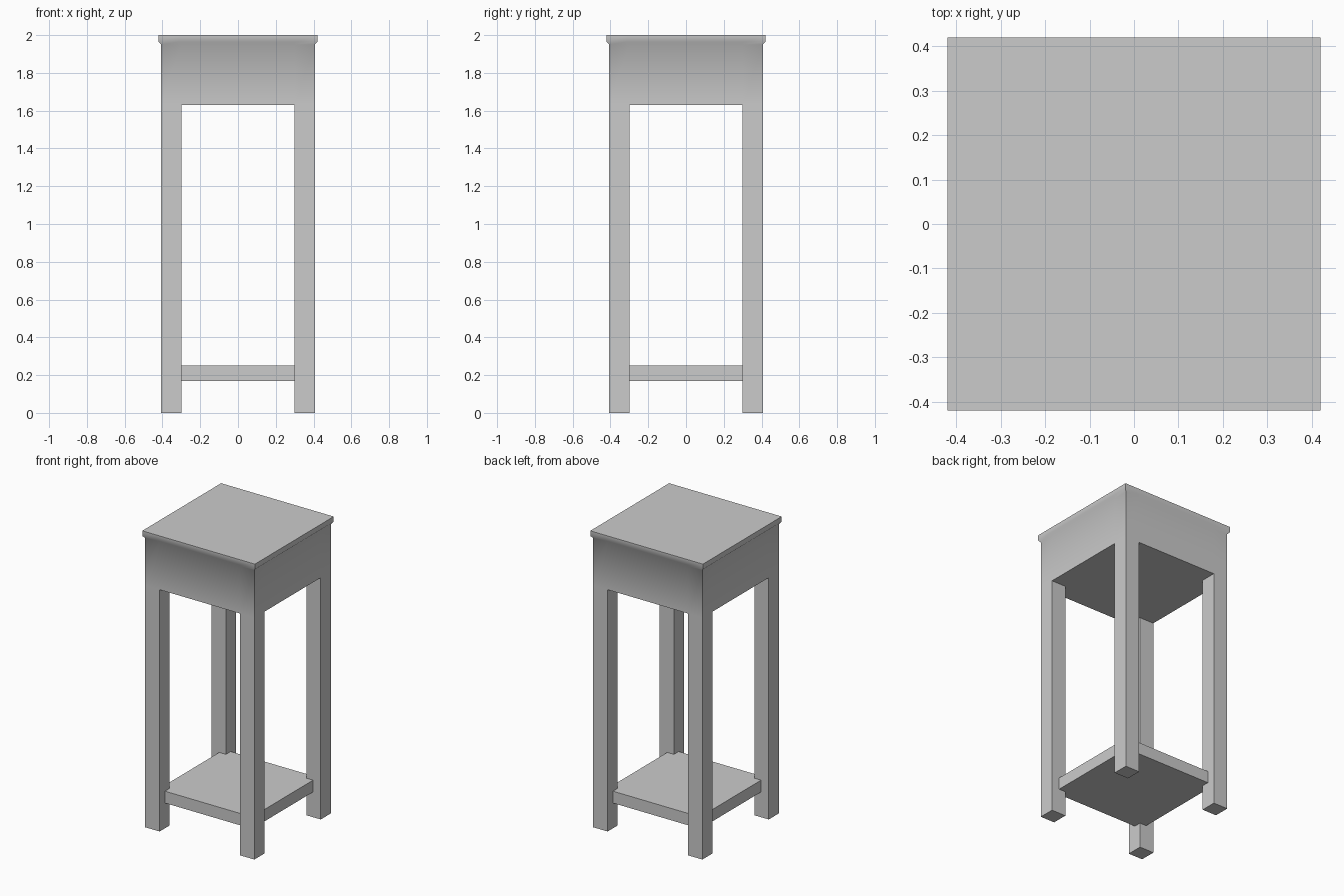
import bpy
import bmesh
import math

if "Cube" in bpy.data.objects:
    bpy.data.objects.remove(bpy.data.objects["Cube"])

W = 0.407        # half width of the apron and legs
INNER = 0.30     # inner face of the legs
APRON_Z = 1.63   # underside of the apron


def finish(bm, name):
    bmesh.ops.recalc_face_normals(bm, faces=bm.faces)
    mesh = bpy.data.meshes.new(name)
    bm.to_mesh(mesh)
    bm.free()
    obj = bpy.data.objects.new(name, mesh)
    bpy.context.collection.objects.link(obj)
    return obj


# Stand frame: 3x3 underside, walls swept up to the lip, corners pulled down as legs
bm = bmesh.new()
steps = (-W, -INNER, INNER, W)
grid = [[bm.verts.new((x, y, APRON_Z)) for y in steps] for x in steps]
corners = []
for i in range(3):
    for j in range(3):
        face = bm.faces.new((grid[i][j], grid[i][j + 1], grid[i + 1][j + 1], grid[i + 1][j]))
        if i != 1 and j != 1:
            corners.append(face)

# Apron wall and flared top lip
edges = [e for e in bm.edges if e.is_boundary]
half = W
for new_half, z in ((W, 1.95), (0.42, 1.965), (0.42, 2.0)):
    geom = bmesh.ops.extrude_edge_only(bm, edges=edges)["geom"]
    edges = [g for g in geom if isinstance(g, bmesh.types.BMEdge)]
    for v in (g for g in geom if isinstance(g, bmesh.types.BMVert)):
        v.co.x *= new_half / half
        v.co.y *= new_half / half
        v.co.z = z
    half = new_half
bmesh.ops.edgeloop_fill(bm, edges=edges)

# Four legs
for face in bmesh.ops.extrude_discrete_faces(bm, faces=corners)["faces"]:
    for v in face.verts:
        v.co.z = 0.0
bmesh.ops.remove_doubles(bm, verts=bm.verts, dist=1e-5)
frame = finish(bm, "stand_frame")

# Smooth blend from lip into apron, square corners kept sharp
bpy.context.view_layer.objects.active = frame
frame.select_set(True)
bpy.ops.object.shade_smooth_by_angle(angle=math.radians(60))
frame.select_set(False)

# Lower shelf, let into the legs
bm = bmesh.new()
bmesh.ops.create_cube(bm, size=1.0)
bmesh.ops.scale(bm, vec=(0.70, 0.70, 0.08), verts=bm.verts)
bmesh.ops.translate(bm, vec=(0, 0, 0.21), verts=bm.verts)
finish(bm, "lower_shelf")
